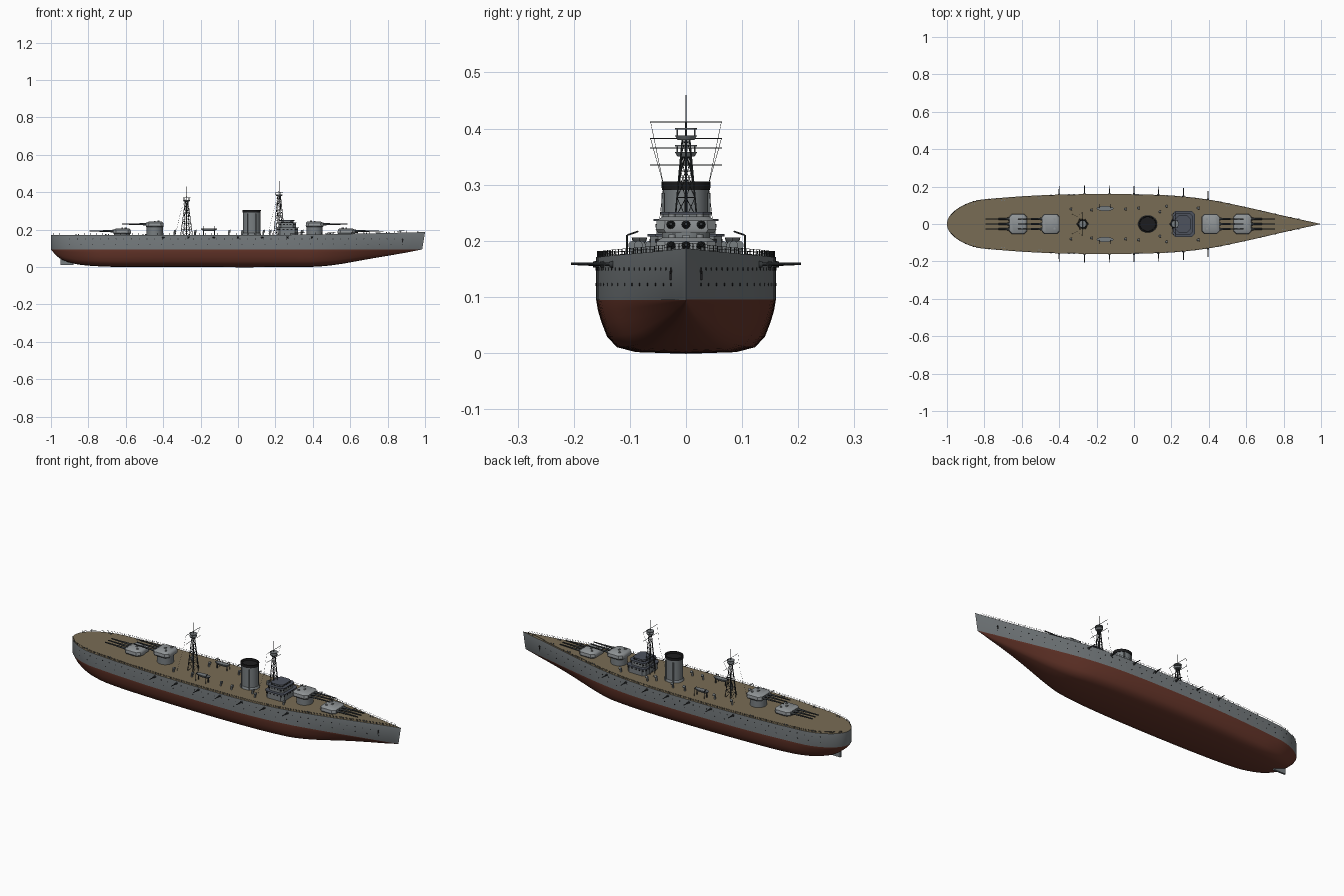
import bpy, bmesh, math
from mathutils import Vector, Matrix

if "Cube" in bpy.data.objects:
    bpy.data.objects.remove(bpy.data.objects["Cube"])

def material(name, r, g, b):
    m = bpy.data.materials.new(name)
    m.diffuse_color = (r, g, b, 1)
    m.use_nodes = True
    m.node_tree.nodes["Principled BSDF"].inputs["Base Color"].default_value = m.diffuse_color
    return m

GREY = material("hull grey", 0.19, 0.21, 0.22)
RED = material("underwater red", 0.14, 0.038, 0.024)
DECK = material("deck planking", 0.19, 0.15, 0.09)
LIGHT = material("turret grey", 0.28, 0.30, 0.31)
SLATE = material("slate roof", 0.075, 0.085, 0.11)
DARK = material("gunmetal", 0.035, 0.04, 0.043)
BLACK = material("soot black", 0.012, 0.012, 0.013)

def finish(name, bm, *mats):
    bmesh.ops.recalc_face_normals(bm, faces=bm.faces)
    me = bpy.data.meshes.new(name)
    bm.to_mesh(me)
    bm.free()
    for m in mats:
        me.materials.append(m)
    ob = bpy.data.objects.new(name, me)
    bpy.context.collection.objects.link(ob)
    return ob

def rod(bm, p, q, r, r2=None, n=6):
    p, q = Vector(p), Vector(q)
    d = q - p
    mat = Matrix.Translation((p + q) / 2) @ d.to_track_quat('Z', 'Y').to_matrix().to_4x4()
    bmesh.ops.create_cone(bm, cap_ends=True, segments=n, radius1=r,
                          radius2=r if r2 is None else r2, depth=d.length, matrix=mat)

def box(bm, x0, x1, y0, y1, z0, z1):
    mat = Matrix.Translation(((x0 + x1) / 2, (y0 + y1) / 2, (z0 + z1) / 2))
    bmesh.ops.create_cube(bm, size=1, matrix=mat @ Matrix.Diagonal((x1 - x0, y1 - y0, z1 - z0, 1)))

def loft(bm, loops):
    """Skin closed loops of equal length and cap both ends."""
    rings = [[bm.verts.new(p) for p in lp] for lp in loops]
    n = len(rings[0])
    for a, b in zip(rings, rings[1:]):
        for i in range(n):
            bm.faces.new((a[i], a[(i + 1) % n], b[(i + 1) % n], b[i]))
    bm.faces.new(rings[0])
    bm.faces.new(rings[-1])

def chamfer_rect(cx, hx, hy, c, z):
    pts = [(hx, hy - c), (hx - c, hy), (-hx + c, hy), (-hx, hy - c)]
    pts += [(-hx, -hy + c), (-hx + c, -hy), (hx - c, -hy), (hx, -hy + c)]
    return [(cx + x, y, z) for x, y in pts]

def ellipse(cx, cy, a, b, z, n=28):
    return [(cx + a * math.cos(t * math.tau / n), cy + b * math.sin(t * math.tau / n), z) for t in range(n)]

def interp(tab, x):
    """Smooth curve through (x, value) pairs."""
    k = max(i for i in range(len(tab) - 1) if tab[i][0] <= x or i == 0)
    def slope(i):
        a, b = tab[max(i - 1, 0)], tab[min(i + 1, len(tab) - 1)]
        return (b[1] - a[1]) / (b[0] - a[0])
    (x0, y0), (x1, y1) = tab[k], tab[k + 1]
    h = x1 - x0
    t = (x - x0) / h
    return (y0 * (2*t**3 - 3*t*t + 1) + slope(k) * h * (t**3 - 2*t*t + t)
            + y1 * (3*t*t - 2*t**3) + slope(k + 1) * h * (t**3 - t*t))

# hull lines
BEAM = [(-1, .113), (-.8, .132), (-.6, .148), (-.4, .157), (-.1, .16), (.2, .152), (.4, .13), (.6, .09), (.8, .044), (1, 0)]
KEEL = [(-1, .094), (-.97, .06), (-.93, .034), (-.85, .013), (-.7, .002), (-.5, 0), (.35, 0), (.5, .009), (.7, .043), (1, .094)]
SECTION = [(0, 0), (.56, .03), (.77, .12), (.88, .32), (.94, .58), (.98, .8), (1, 1)]
WATER = 0.095

def beam(x):
    u = max(0, min(1, (-.8 - x) / .2))
    return max(0, interp(BEAM, x)) * math.sqrt(1 - u * u)

def sheer(x):
    return 0.171 + 0.016 * max(0, (x - .1) / .9) ** 1.5

# hull with planked deck
bm = bmesh.new()
N, M = 72, len(SECTION)
rows = []
for i in range(N + 1):
    x = -math.cos(math.pi * i / N)
    b, k = beam(x), interp(KEEL, x)
    v = max(0, (x - .4) / .6) * .7 + max(0, (-.75 - x) / .25) * .35
    xw = x - .15 * max(0, x - .9)
    half = [(xw, b * (yf * (1 - v) + zf * v), k + (WATER - k) * zf) for yf, zf in SECTION] + [(x, b, sheer(x))]
    ring = [(px, -py, pz) for px, py, pz in half[:0:-1]] + half
    rows.append([bm.verts.new(p) for p in ring])
for a, b in zip(rows, rows[1:]):
    n = len(a)
    for j in range(n):
        f = bm.faces.new((a[j], a[(j + 1) % n], b[(j + 1) % n], b[j]))
        f.material_index = 2 if j == n - 1 else (0 if j in (0, n - 2) else 1)
bmesh.ops.remove_doubles(bm, verts=bm.verts, dist=1e-5)
finish("hull", bm, GREY, RED, DECK)

# rudder
bm = bmesh.new()
box(bm, -.95, -.88, -.005, .005, .012, .07)
finish("rudder", bm, GREY)

# portholes, hawse pipes and anchors
bm = bmesh.new()
for s in (-1, 1):
    for z, cnt in ((.15, 44), (.122, 30)):
        for i in range(cnt):
            x = -.9 + 1.78 * i / (cnt - 1)
            rod(bm, (x, s * (beam(x) - .003), z), (x, s * (beam(x) + .001), z), .0025, n=8)
    y = beam(.88)
    rod(bm, (.88, s * (y - .004), .146), (.88, s * (y + .002), .146), .005, n=8)
    box(bm, .878, .882, s * y - .003, s * y + .003, .13, .146)
finish("portholes_and_anchors", bm, BLACK)

# deck edge railing
bm = bmesh.new()
for s in (-1, 1):
    prev = None
    for i in range(61):
        x = -.985 + 1.95 * i / 60
        p = Vector((x, s * (beam(x) - .002), sheer(x)))
        top = p + Vector((0, 0, .01))
        rod(bm, p, top, .0008, n=4)
        if prev:
            rod(bm, prev, top, .0005, n=3)
            rod(bm, prev - Vector((0, 0, .005)), top - Vector((0, 0, .005)), .0004, n=3)
        prev = top
finish("deck_railing", bm, DARK)

# main turrets: x, direction, base height of gunhouse
for name, tx, d, z in (("fore_lower", .58, 1, .177), ("fore_upper", .41, 1, .214),
                       ("aft_upper", -.445, -1, .214), ("aft_lower", -.62, -1, .177)):
    bm = bmesh.new()
    loft(bm, [ellipse(tx, 0, .043, .043, h) for h in (.165, z)])
    finish(name + "_barbette", bm, GREY)
    bm = bmesh.new()
    loft(bm, [chamfer_rect(tx, .045, .050, .014, z), chamfer_rect(tx, .048, .054, .015, z + .006),
              chamfer_rect(tx, .046, .052, .015, z + .022), chamfer_rect(tx - d * .003, .036, .042, .012, z + .029)])
    for y in (-.025, .025):
        rod(bm, (tx - d * .02, y, z + .027), (tx - d * .02, y, z + .034), .006, n=10)
    box(bm, tx - .004, tx + .004, -.006, .006, z + .028, z + .033)
    finish(name + "_turret", bm, LIGHT)
    bm = bmesh.new()
    for y in (-.027, 0, .027):
        zc = z + .015
        rod(bm, (tx + d * .04, y, zc), (tx + d * .062, y, zc), .0085, .006, n=12)
        rod(bm, (tx + d * .06, y, zc), (tx + d * .105, y, zc), .0055, .0045, n=10)
        rod(bm, (tx + d * .10, y, zc), (tx + d * .175, y, zc + .001), .004, .003, n=10)
    finish(name + "_guns", bm, DARK)

# casemate guns along both sides
bm = bmesh.new()
for x in (-.4, -.265, -.13, 0, .13, .265, .395):
    for s in (-1, 1):
        y = beam(x)
        rod(bm, (x, s * (y - .004), .158), (x, s * (y + .006), .158), .007, .005, n=10)
        rod(bm, (x, s * y, .158), (x, s * (y + .045), .159), .003, .002, n=8)
finish("casemate_guns", bm, DARK)

# funnel with black cap and pipes
bm = bmesh.new()
loft(bm, [ellipse(.073, 0, a, b, z) for a, b, z in ((.052, .047, .168), (.050, .045, .178), (.046, .041, .182), (.046, .041, .292))])
for s in (-1, 1):
    for x in (.05, .096):
        rod(bm, (x, s * .041, .17), (x, s * .041, .285), .003)
finish("funnel", bm, GREY)
bm = bmesh.new()
loft(bm, [ellipse(.073, 0, .048, .043, .291), ellipse(.073, 0, .049, .044, .306),
          ellipse(.073, 0, .043, .038, .306), ellipse(.073, 0, .042, .037, .296)])
finish("funnel_cap", bm, BLACK)

# bridge tiers, roofs and window bands
walls, roofs, glass = bmesh.new(), bmesh.new(), bmesh.new()
for cx, hx, hy, z0, z1 in ((.265, .055, .064, .165, .209), (.263, .046, .053, .211, .236), (.262, .034, .040, .236, .248)):
    loft(walls, [chamfer_rect(cx, hx, hy, .014, z) for z in (z0, z1)])
    loft(roofs, [chamfer_rect(cx, hx + .005, hy + .005, .015, z) for z in (z1 - .001, z1 + .003)])
    zc = z1 - .009
    for i in range(5):
        t = (i - 2) / 2.6
        for s in (-1, 1):
            X, Y = cx + t * hx, t * hy
            box(glass, X - .005, X + .005, s * hy - .001, s * hy + .001, zc - .003, zc + .003)
            E = cx + s * hx
            box(glass, E - .001, E + .001, Y - .005, Y + .005, zc - .003, zc + .003)
finish("bridge_walls", walls, GREY)
finish("bridge_roofs", roofs, SLATE)
finish("bridge_windows", glass, BLACK)

# lattice masts with fighting tops, yards and rigging
for name, mx, top, base in (("foremast", .22, .46, .03), ("mainmast", -.275, .43, .032)):
    bm = bmesh.new()
    pt = lambda a, t: Vector((mx + (base + (.007 - base) * t) * math.cos(a),
                              (base + (.007 - base) * t) * math.sin(a), .168 + (top - .242) * t))
    for i in range(6):
        a, a2 = i * math.tau / 6, (i + 1) * math.tau / 6
        rod(bm, pt(a, 0), pt(a, 1), .0016, n=5)
        for k in range(6):
            rod(bm, pt(a, k / 6), pt(a2, (k + 1) / 6), .0008, n=4)
            rod(bm, pt(a, (k + 1) / 6), pt(a2, (k + 1) / 6), .0008, n=4)
    rod(bm, (mx, 0, .17), (mx, 0, top), .003, .001, n=8)
    for z in (top - .048, top - .095):
        rod(bm, (mx, -.064, z), (mx, .064, z), .0011, n=5)
    for s in (-1, 1):
        rod(bm, (mx, s * .063, top - .048), (mx - .03, s * .04, .30), .0005, n=3)
        rod(bm, (mx - .03, s * .04, .30), (mx - .06, s * .055, .17), .0005, n=3)
    finish(name, bm, DARK)
    bm = bmesh.new()
    rod(bm, (mx, 0, top - .08), (mx, 0, top - .072), .015, .02, n=16)
    rod(bm, (mx, 0, top - .062), (mx, 0, top - .059), .02, n=16)
    for i in range(6):
        a = i * math.tau / 6
        x, y = mx + .018 * math.cos(a), .018 * math.sin(a)
        rod(bm, (x, y, top - .073), (x, y, top - .06), .001, n=4)
    finish(name + "_top", bm, GREY)

# ship's boats on posts, with davits
boats, posts = bmesh.new(), bmesh.new()
for s in (-1, 1):
    y = s * .083
    loft(boats, [ellipse(-.155, y, a, b, z, 16) for a, b, z in ((.028, .005, .192), (.04, .012, .199), (.045, .014, .206))])
    for x in (-.185, -.125):
        rod(posts, (x, y, .168), (x, y, .197), .003)
        rod(posts, (x, s * .105, .168), (x, s * .105, .21), .0018)
        rod(posts, (x, s * .105, .21), (x, s * .085, .217), .0015)
finish("boats", boats, GREY)
finish("boat_posts", posts, DARK)

# ventilators and bollards
bm = bmesh.new()
for s in (-1, 1):
    for x, y in ((-.34, .08), (-.23, .075), (-.05, .08), (.02, .085), (.135, .065), (.17, .095), (.34, .085)):
        rod(bm, (x, s * y, .168), (x, s * y, .19), .005, n=10)
        rod(bm, (x - .002, s * y, .192), (x + .009, s * y, .192), .005, .008, n=10)
    for x in (-.86, -.7, -.5, .5, .68, .8):
        for dx in (-.007, .007):
            y = s * (beam(x) - .014)
            rod(bm, (x + dx, y, .168), (x + dx, y, sheer(x) + .006), .003, n=8)
finish("ventilators_and_bollards", bm, GREY)

# smooth the round surfaces, keep hard edges
for ob in bpy.context.scene.objects:
    ob.select_set(True)
    bpy.context.view_layer.objects.active = ob
bpy.ops.object.shade_smooth_by_angle(angle=math.radians(38))
